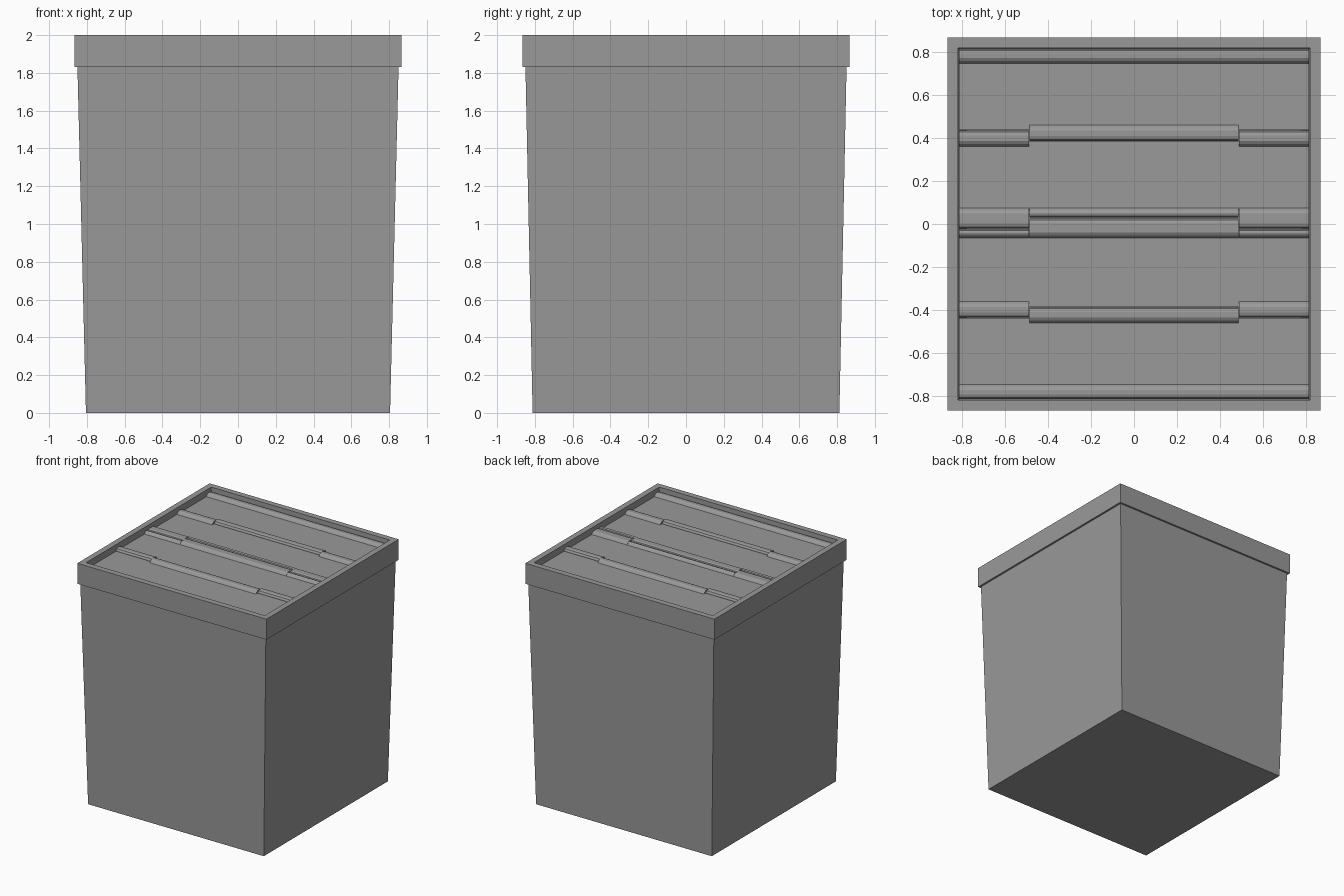
import bpy, bmesh

if "Cube" in bpy.data.objects:
    bpy.data.objects.remove(bpy.data.objects["Cube"])

grey = bpy.data.materials.new("mid grey")
grey.diffuse_color = (0.32, 0.32, 0.32, 1)
grey.use_nodes = True
grey.node_tree.nodes["Principled BSDF"].inputs["Base Color"].default_value = grey.diffuse_color


def add_object(name, bm):
    bmesh.ops.recalc_face_normals(bm, faces=bm.faces)
    mesh = bpy.data.meshes.new(name)
    bm.to_mesh(mesh)
    bm.free()
    mesh.materials.append(grey)
    ob = bpy.data.objects.new(name, mesh)
    bpy.context.collection.objects.link(ob)
    return ob


def prism(bm, profile, x0, x1):
    """Extrude a (y, z) outline along x."""
    a = [bm.verts.new((x0, y, z)) for y, z in profile]
    b = [bm.verts.new((x1, y, z)) for y, z in profile]
    bm.faces.new(a)
    bm.faces.new(b[::-1])
    n = len(a)
    for i in range(n):
        j = (i + 1) % n
        bm.faces.new((a[i], a[j], b[j], b[i]))


# Bin shell: nested square rings (half x, half y, z), outside up, then inside down
RINGS = [(0.805, 0.812, 0), (0.85, 0.85, 1.83), (0.866, 0.866, 1.83),
         (0.866, 0.866, 2), (0.818, 0.818, 2), (0.815, 0.815, 1.83),
         (0.775, 0.78, 0.03)]
bm = bmesh.new()
loops = [[bm.verts.new((sx * hx, sy * hy, z))
          for sx, sy in ((-1, -1), (1, -1), (1, 1), (-1, 1))]
         for hx, hy, z in RINGS]
for low, high in zip(loops, loops[1:]):
    for i in range(4):
        j = (i + 1) % 4
        bm.faces.new((low[i], low[j], high[j], high[i]))
bm.faces.new(loops[0][::-1])
bm.faces.new(loops[-1])
add_object("bin_shell", bm)

# Folding lid
EDGE, SPLIT = 0.812, 0.488
PLATE, BASE, TOP = 1.95, 1.93, 1.972
CENTRE = [(-SPLIT + 0.002, SPLIT - 0.002)]
SIDES = [(-EDGE, -SPLIT), (SPLIT, EDGE)]
FULL = [(-EDGE, EDGE)]


def plate(bm, y0, y1):
    prism(bm, [(y0, BASE), (y1, BASE), (y1, PLATE), (y0, PLATE)], -EDGE, EDGE)


def knuckle(bm, seam, foot, spans):
    """Hinge ridge: rounded at the seam, sloping down to the plate at the foot."""
    d = 1 if foot > seam else -1
    outline = [(seam + d * 0.008, BASE - 0.008), (seam, BASE + 0.005),
               (seam, TOP - 0.018), (seam + d * 0.007, TOP - 0.005),
               (seam + d * 0.022, TOP), (foot - d * 0.026, TOP),
               (foot - d * 0.012, TOP - 0.008),
               (foot, PLATE), (foot, BASE)]
    for x0, x1 in spans:
        prism(bm, outline, x0, x1)


for side, s in (("front", -1), ("back", 1)):
    # Outer panel: rim ridge and middle knuckle
    bm = bmesh.new()
    plate(bm, s * 0.437, s * 0.80)
    knuckle(bm, s * 0.814, s * 0.745, FULL)
    knuckle(bm, s * 0.386, s * 0.46, CENTRE)
    add_object(side + "_outer_panel", bm)

    # Inner panel: side knuckles and the ridge along the centre seam
    bm = bmesh.new()
    plate(bm, s * 0.045, s * 0.383)
    knuckle(bm, s * 0.434, s * 0.36, SIDES)
    foot = 0.075 if s > 0 else -0.065
    long_seam, short_seam = (-0.02, 0.03) if s > 0 else (0.026, -0.023)
    long_spans, short_spans = (SIDES, CENTRE) if s > 0 else (CENTRE, SIDES)
    knuckle(bm, long_seam, foot, long_spans)
    knuckle(bm, short_seam, foot, short_spans)
    add_object(side + "_inner_panel", bm)
